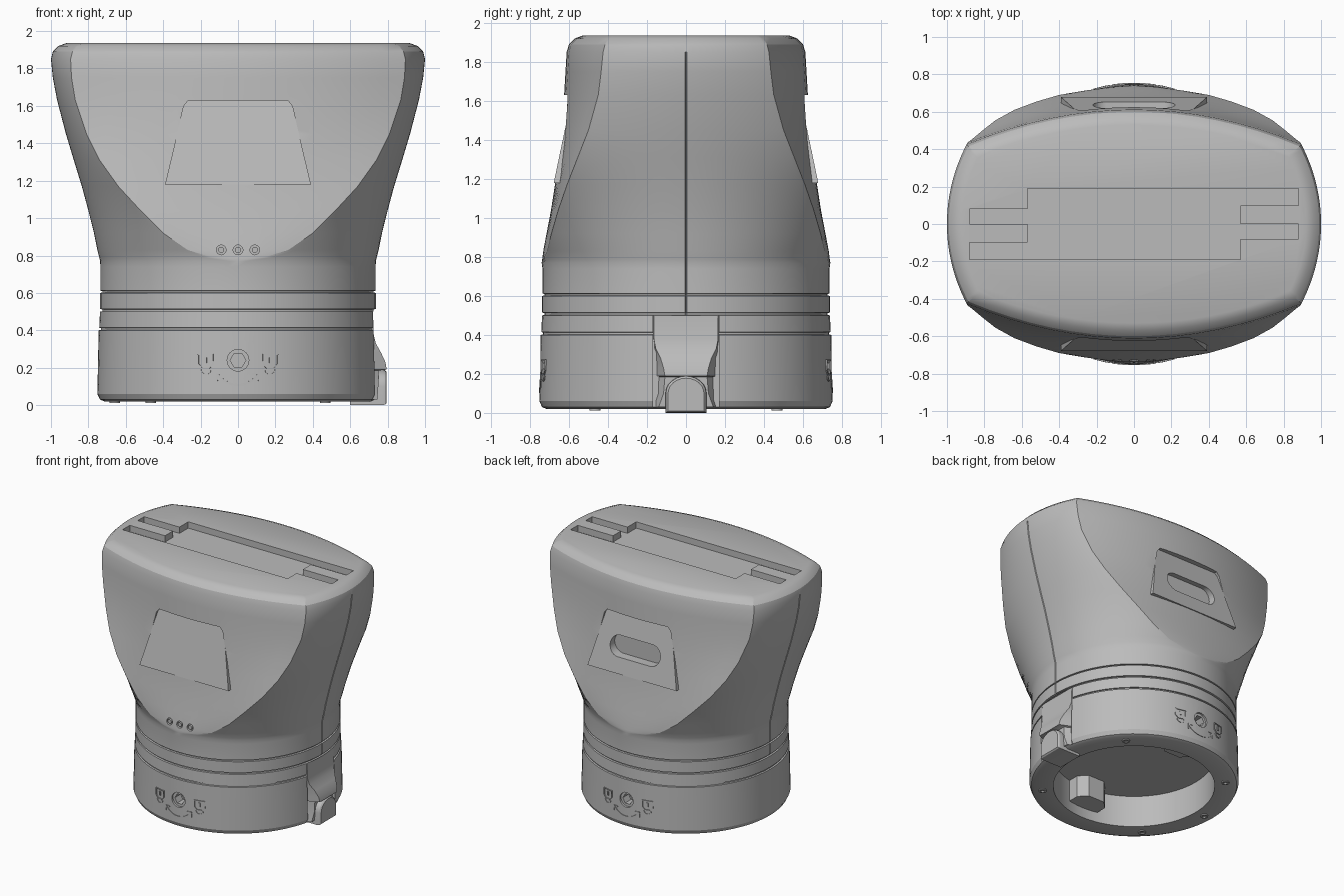
import bpy, bmesh
from math import sin, cos, pi, sqrt, asin, acos, radians
from mathutils import Vector

old = bpy.data.objects.get("Cube")
if old:
    bpy.data.objects.remove(old)

grey = bpy.data.materials.new("mid grey plastic")
grey.use_nodes = True
grey.diffuse_color = (0.5, 0.5, 0.5, 1)
grey.node_tree.nodes["Principled BSDF"].inputs["Base Color"].default_value = (0.5, 0.5, 0.5, 1)


def loft(name, loops, closed=False):
    """Solid skinned through equal-length loops, capped unless closed on itself."""
    bm = bmesh.new()
    rows = [[bm.verts.new(p) for p in loop] for loop in loops]
    n = len(rows[0])
    pairs = list(zip(rows, rows[1:])) + ([(rows[-1], rows[0])] if closed else [])
    for a, b in pairs:
        for i in range(n):
            j = (i + 1) % n
            bm.faces.new((a[i], a[j], b[j], b[i]))
    if not closed:
        bm.faces.new(rows[0])
        bm.faces.new(rows[-1])
    bmesh.ops.remove_doubles(bm, verts=bm.verts, dist=1e-5)
    bmesh.ops.recalc_face_normals(bm, faces=bm.faces)
    mesh = bpy.data.meshes.new(name)
    bm.to_mesh(mesh)
    bm.free()
    mesh.materials.append(grey)
    ob = bpy.data.objects.new(name, mesh)
    bpy.context.collection.objects.link(ob)
    return ob


def activate(ob):
    bpy.ops.object.select_all(action='DESELECT')
    ob.select_set(True)
    bpy.context.view_layer.objects.active = ob


def cut(ob, cutter):
    activate(ob)
    mod = ob.modifiers.new("cut", 'BOOLEAN')
    mod.operation, mod.solver, mod.object = 'DIFFERENCE', 'EXACT', cutter
    bpy.ops.object.modifier_apply(modifier=mod.name)


def drop(ob):
    bpy.data.objects.remove(ob)


def prism_y(name, outline, y0, y1):
    return loft(name, [[(x, y, z) for x, z in outline] for y in (y0, y1)])


def disc(x, z, r, n=24):
    return [(x + r * cos(2 * pi * i / n), z + r * sin(2 * pi * i / n)) for i in range(n)]


# Main shell: round base, elliptical sides, broad bowed front and back faces
SIDE, FACE = 24, 16
base = [(.27, .58), (.02, .58), (.02, .715), (.03, .738), (.06, .752), (.4, .745), (.402, .733),
        (.412, .733), (.414, .742), (.5, .738), (.502, .725), (.512, .725), (.514, .738),
        (.6, .738), (.602, .725), (.61, .725), (.612, .736), (.74, .736)]
# height, side reach, face reach, corner x, corner y
upper = [(.77, .737, .74, 0, .74), (.79, .742, .737, .14, .731), (.83, .752, .732, .27, .712),
         (.92, .77, .715, .4, .69), (1.04, .8, .692, .52, .655), (1.17, .835, .672, .64, .61),
         (1.31, .878, .655, .74, .555), (1.45, .92, .64, .81, .5), (1.63, .967, .625, .87, .45),
         (1.75, .99, .618, .89, .435), (1.85, 1, .612, .895, .425), (1.89, .99, .6, .885, .415),
         (1.92, .96, .57, .86, .395), (1.935, .92, .53, .825, .37)]


def ring(z, xs, ym, xc, yc):
    """One cross-section, with a fine seam notch at the middle of each side."""
    depth = yc / sqrt(1 - (xc / xs) ** 2)
    end = acos(xc / xs)
    slit = 0.005 / depth
    right = [end * (i / SIDE - 1) for i in range(SIDE)]
    angles = right + [-slit, 0, slit] + [-a for a in reversed(right)]
    notch = 0.012 if .51 < z < 1.8 else 0
    half = [((xs - (notch if a == 0 else 0)) * cos(a), depth * sin(a), z) for a in angles]
    for i in range(1, FACE):
        t = 1 - 2 * i / FACE
        half.append((xc * t, ym - (ym - yc) * t * t, z))
    return half + [(-x, -y, z) for x, y, z in half]


shell = loft("main_shell", [ring(z, r, r, 0, r) for z, r in base] + [ring(*k) for k in upper])

# Top connector recess: central bed with two prongs at each end
half_bed = [(-.57, .19), (.88, .19), (.88, .1), (.57, .1), (.57, 0), (.88, 0), (.88, -.08), (.57, -.08)]
bed = half_bed + [(-x, -y) for x, y in half_bed]
cutter = loft("cutter", [[(x, y, z) for x, y in bed] for z in (1.885, 2.1)])
cut(shell, cutter)
drop(cutter)

# Tilted grip panels sunk into both faces, with a finger slot at the back
trapezoid = [(-.39, 1.18, .678), (.39, 1.18, .678), (.29, 1.6, .59), (.265, 1.63, .584),
             (-.265, 1.63, .584), (-.29, 1.6, .59)]
for side, name in ((-1, "front_panel"), (1, "back_panel")):
    cutter = loft("cutter", [[(x, side * (y - .004), z) for x, z, y in trapezoid],
                             [(x, side * .9, z) for x, z, y in trapezoid]])
    cut(shell, cutter)
    drop(cutter)
    panel = loft(name, [[(x, side * y, z) for x, z, y in trapezoid],
                        [(x, side * .53, z) for x, z, y in trapezoid]])
    if side > 0:
        slot = [(x + (.14 if x > 0 else -.14), z) for x, z in disc(0, 1.38, .08, 30)]
        cutter = prism_y("cutter", slot, .58, .9)
        cut(shell, cutter)
        cut(panel, cutter)
        drop(cutter)
    # Locking screw socket
    for outline, inner in ((disc(0, .24, .058), .732), (disc(0, .24, .042, 6), .66)):
        cutter = prism_y("cutter", outline, side * inner, side * .9)
        cut(shell, cutter)
        drop(cutter)

# Three indicator lights
for i, x in enumerate((-.09, 0, .09)):
    cutter = prism_y("cutter", disc(x, .83, .026), -.712, -.9)
    cut(shell, cutter)
    drop(cutter)
    prism_y(f"indicator_{i + 1}", disc(x, .83, .016), -.69, -.73)

# Latch bay on the side
bay = [(.705, .03), (.9, .03), (.9, .5), (.705, .5)]
cutter = prism_y("cutter", bay, -.17, .17)
cut(shell, cutter)
drop(cutter)

# Latch fin, flaring out and narrowing towards the lever: height, reach, half width
fin = [(.5, .722, .165), (.38, .725, .165), (.33, .737, .155), (.28, .765, .13),
       (.23, .788, .115), (.19, .795, .108), (.185, .75, .108), (.1, .75, .115), (.03, .745, .14)]
loft("latch_fin", [[(.66, -.168, z), (r, -w, z), (r, w, z), (.66, .168, z)] for z, r, w in fin])

# Lever with rounded shoulders and a rolled outer edge
arch = [(-.105, 0), (.105, 0), (.105, .1)] + [(.105 * cos(a * pi / 12), .1 + .09 * sin(a * pi / 12))
                                              for a in range(1, 12)] + [(-.105, .1)]
lever = loft("latch_lever", [[(x, y * s, .09 + (z - .09) * s) for y, z in arch]
                             for x, s in ((.6, 1), (.77, 1), (.785, .97), (.795, .88))])

# Inner lugs behind the sockets
for side, name in ((-1, "front_lug"), (1, "back_lug")):
    lug = [(-.13, .6), (.13, .6), (.13, .48), (.07, .42), (-.07, .42), (-.13, .48)]
    loft(name, [[(x, side * y, z) for x, y in lug] for z in (.1, .28)])

# Small feet under the rim
for i, a in enumerate((45, 135, 180, 225, 315)):
    a = radians(a)
    loft(f"foot_{i + 1}", [[(.66 * cos(a) + x, .66 * sin(a) + y, z) for x, y in disc(0, 0, r, 16)]
                           for z, r in ((.03, .028), (.012, .028), (.012, .016), (.022, .014))])


def ribbon(name, path, side, closed=False, width=.007):
    """Thin raised line wrapped on the round base wall."""
    pts = [Vector(p) for p in path]
    loops = []
    for i, p in enumerate(pts):
        nxt = pts[(i + 1) % len(pts)] if closed else pts[min(i + 1, len(pts) - 1)]
        prv = pts[i - 1] if closed or i else pts[0]
        d = (nxt - prv).normalized() * width / 2
        section = []
        for s, r in ((1, .735), (-1, .735), (-1, .755), (1, .755)):
            u, z = p.x - d.y * s, p.y + d.x * s
            section.append((side * r * sin(u / .75), side * r * cos(u / .75), z))
        loops.append(section)
    return loft(name, loops, closed)


# Lock marks and turning arrow around each socket
for side, word in ((-1, "front"), (1, "back")):
    for s, end in ((-1, "left"), (1, "right")):
        c = s * .175
        ribbon(f"{word}_{end}_lock_body", [(c - .04, .27), (c + .04, .27), (c + .04, .22),
                                           (c + .02, .198), (c - .02, .198), (c - .04, .22)], side, True)
        ribbon(f"{word}_{end}_lock_bail", [(c + .027 * cos(a * pi / 8), .19 + .025 * sin(a * pi / 8))
                                           for a in range(8, 17)], side)
        ribbon(f"{word}_{end}_lock_pin", [(c, .255), (c, .225)], side, width=.014)
        ribbon(f"{word}_{end}_arrow_head", [(s * .075, .168), (s * .112, .17), (s * .112, .13)], side)
    ribbon(f"{word}_arrow_arc", [(.135 * cos(radians(a)), .243 + .135 * sin(radians(a)))
                                 for a in range(214, 327, 8)], side, width=.012)

# Smooth curved walls while keeping crisp edges
for ob in bpy.context.scene.objects:
    if ob.type == 'MESH' and ob.data.materials and ob.data.materials[0] == grey:
        activate(ob)
        bpy.ops.object.shade_smooth_by_angle(angle=radians(25))
